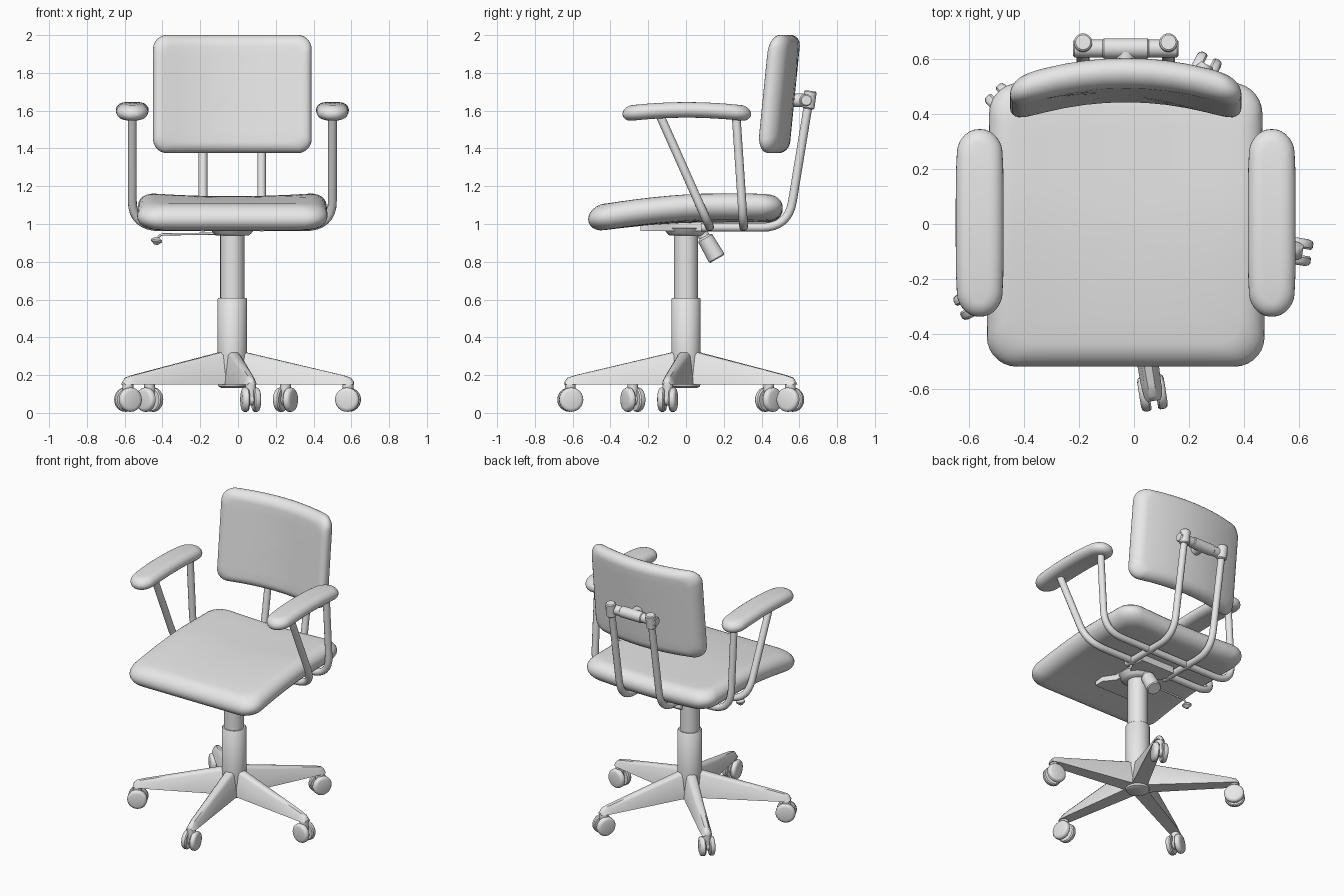
import bpy, bmesh, math
from mathutils import Vector, Matrix

if "Cube" in bpy.data.objects:
    bpy.data.objects.remove(bpy.data.objects["Cube"])

CX = -0.03                      # chair's own centre line
grey = bpy.data.materials.new("plain_grey")
grey.diffuse_color = (0.8, 0.8, 0.8, 1)
grey.use_nodes = True
grey.node_tree.nodes["Principled BSDF"].inputs["Base Color"].default_value = grey.diffuse_color


def finish(name, bm, angle=40):
    bmesh.ops.recalc_face_normals(bm, faces=bm.faces)
    me = bpy.data.meshes.new(name)
    bm.to_mesh(me)
    bm.free()
    me.polygons.foreach_set("use_smooth", [True] * len(me.polygons))
    me.set_sharp_from_angle(angle=math.radians(angle))
    me.materials.append(grey)
    ob = bpy.data.objects.new(name, me)
    bpy.context.collection.objects.link(ob)
    return ob


def loft(bm, rings):
    """Skin a list of equal point rings and cap both ends."""
    vs = [[bm.verts.new(p) for p in r] for r in rings]
    n = len(vs[0])
    for a, b in zip(vs, vs[1:]):
        for i in range(n):
            bm.faces.new((a[i], a[(i + 1) % n], b[(i + 1) % n], b[i]))
    bm.faces.new(vs[0][::-1])
    bm.faces.new(vs[-1])


def turned(name, profile, start, end, seg=28):
    """Lathe (radius, distance) pairs along the line from start to end."""
    start, d = Vector(start), Vector(end) - Vector(start)
    rot = d.to_track_quat('Z', 'Y')
    bm = bmesh.new()
    loft(bm, [[start + rot @ Vector((r * math.cos(t), r * math.sin(t), h))
               for t in (2 * math.pi * i / seg for i in range(seg))] for r, h in profile])
    return finish(name, bm)


def rod(name, r, start, end, bevel=0.006):
    h = (Vector(end) - Vector(start)).length
    return turned(name, [(r - bevel, 0), (r, bevel), (r, h - bevel), (r - bevel, h)], start, end)


def tube(name, pts, r, fillet):
    """Bent round tube with rounded corners."""
    pts = [Vector(p) for p in pts]
    path = [pts[0]]
    for a, b, c in zip(pts, pts[1:], pts[2:]):
        p, q = b + (a - b).normalized() * fillet, b + (c - b).normalized() * fillet
        path += [p.lerp(b, t).lerp(b.lerp(q, t), t) for t in (i / 8 for i in range(9))]
    path.append(pts[-1])
    cu = bpy.data.curves.new(name, 'CURVE')
    cu.dimensions = '3D'
    cu.bevel_depth, cu.bevel_resolution, cu.use_fill_caps = r, 4, True
    sp = cu.splines.new('POLY')
    sp.points.add(len(path) - 1)
    for s, p in zip(sp.points, path):
        s.co = (*p, 1)
    sp.use_smooth = True
    cu.materials.append(grey)
    ob = bpy.data.objects.new(name, cu)
    bpy.context.collection.objects.link(ob)


def rounded_rect(hx, hy, r, arc=7, side=8):
    corners = []
    for k, (sx, sy) in enumerate(((1, 1), (-1, 1), (-1, -1), (1, -1))):
        corners.append([Vector((sx * (hx - r) + r * math.cos(t), sy * (hy - r) + r * math.sin(t)))
                        for t in (math.pi / 2 * (k + i / arc) for i in range(arc + 1))])
    pts = []
    for k in range(4):
        a, b = corners[k], corners[(k + 1) % 4]
        pts += a + [a[-1].lerp(b[0], i / side) for i in range(1, side)]
    return pts


def cushion(name, hx, hy, corner, edge, half, place):
    """Padded slab: rounded outline, soft rim, then bent by place(u, v, w)."""
    outline = rounded_rect(hx, hy, corner)
    steps = [(s, -1) for s in (0.01, 0.2, 0.4, 0.6, 0.8)]
    rim = [(1 - math.cos(t), math.sin(t)) for t in (math.radians(a) for a in range(-90, 91, 15))]
    rings = []

    def ring(k, inset, w):
        fx, fy = k * (1 - inset * edge / hx), k * (1 - inset * edge / hy)
        rings.append([place(p.x * fx, p.y * fy, w * half) for p in outline])
    for k, w in steps:
        ring(k, 1, w)
    for inset, w in rim:
        ring(1, inset, w)
    for k, w in reversed(steps):
        ring(k, 1, -w)
    bm = bmesh.new()
    loft(bm, rings)
    return finish(name, bm, 60)


# seat, with drooping front edge and slightly dished back
def seat_shape(u, v, w):
    f = max(0, 0.1 - v) / 0.615
    back = max(0, min(1, (v + 0.4) / 0.5))
    z = 1.077 - 0.052 * f ** 1.8 + 0.02 * back * (u / 0.5) ** 2
    return Vector((CX + u * (1 - 0.02 * v), v - 0.003, z + w))


cushion("seat", 0.5, 0.515, 0.11, 0.085, 0.07, seat_shape)

# backrest, leaning and wrapped around the sitter
cushion("backrest", 0.42, 0.313, 0.075, 0.06, 0.055, lambda u, v, w: Vector(
    (CX + u, 0.522 + 0.1 * v - 0.075 * (u / 0.42) ** 2 + w, 1.688 + v)))

# armrest pads
for side, s in (("left", -1), ("right", 1)):
    cushion(side + "_armrest_pad", 0.087, 0.34, 0.08, 0.05, 0.041, lambda u, v, w, s=s: Vector(
        (CX + s * 0.53 + u * (1 - 0.15 * (v / 0.34) ** 4), v + 0.004,
         1.604 - 0.022 * (v / 0.34) ** 2 + w)))

# armrest tubes, each running from pad to pad beneath the seat
for name, yt, yb in (("front", -0.14, 0.125), ("rear", 0.265, 0.305)):
    tube(name + "_arm_tube", [(CX - 0.53, yt, 1.58), (CX - 0.53, yb, 0.985),
                              (CX + 0.53, yb, 0.985), (CX + 0.53, yt, 1.58)], 0.023, 0.15)

# back support tubes with hinge
for side, s in (("left", -1), ("right", 1)):
    x = CX + s * 0.155
    tube(side + "_back_tube", [(x, 0.657, 1.69), (x, 0.541, 0.982), (x, 0.08, 0.982)], 0.023, 0.14)
    rod(side + "_hinge_clamp", 0.033, (x, 0.646, 1.61), (x, 0.66, 1.705))
rod("hinge_bar", 0.032, (CX - 0.192, 0.637, 1.655), (CX + 0.192, 0.637, 1.655))
rod("hinge_sleeve", 0.037, (CX - 0.085, 0.637, 1.655), (CX + 0.085, 0.637, 1.655))
rod("hinge_mount", 0.035, (CX, 0.53, 1.655), (CX, 0.63, 1.655))

# mounting plate below the seat: waisted outline
bm = bmesh.new()
half = [(0.15, -0.24), (0.15, -0.17), (0.095, -0.1), (0.09, 0.03), (0.13, 0.1), (0.13, 0.2)]
outline = half + [(-x, y) for x, y in reversed(half)]
loft(bm, [[(CX + x, y, z) for x, y in outline] for z in (0.962, 1.015)])
finish("mounting_plate", bm)
turned("plate_collar", [(0.085, 0), (0.1, 0.012), (0.12, 0.04)], (CX, 0, 0.938), (CX, 0, 1))

# tension knob
turned("tension_knob", [(0.028, 0), (0.03, 0.06), (0.043, 0.07), (0.047, 0.19), (0.042, 0.196)],
       (CX, 0.067, 0.985), (CX, 0.165, 0.815))

# height lever with its small handle
tube("height_lever", [(CX, 0.01, 0.95), (-0.41, 0.01, 0.945), (-0.435, 0.01, 0.91)], 0.006, 0.015)
turned("lever_handle", [(0.01, 0), (0.018, 0.008), (0.03, 0.018), (0.03, 0.026), (0.01, 0.04)],
       (-0.435, 0.01, 0.89), (-0.428, 0.01, 0.93))

# gas column and its outer sleeve
rod("gas_column", 0.064, (CX, 0, 0.55), (CX, 0, 0.98))
turned("column_sleeve", [(0.06, 0), (0.072, 0.006), (0.078, 0.02), (0.078, 0.47), (0.073, 0.476)],
       (CX, 0, 0.133), (CX, 0, 0.61), 36)

# five star legs, each with a twin wheel caster
sections = [(0.03, 0.33, 0.034, 0.052), (0.075, 0.32, 0.033, 0.05), (0.35, 0.256, 0.028, 0.043),
            (0.59, 0.2, 0.024, 0.037), (0.632, 0.187, 0.02, 0.032), (0.65, 0.165, 0.014, 0.024)]
for i in range(5):
    a = math.radians(-81 + 72 * i)
    spin = Matrix.Translation((CX, 0, 0)) @ Matrix.Rotation(a, 4, 'Z')
    bm = bmesh.new()
    rings = []
    for r, top, wt, wb in sections:
        c = min(0.015, (top - 0.15) / 2)
        rings.append([(r, y, z) for y, z in (
            (-wb, 0.15), (-wt, top - c), (-wt * 0.55, top), (wt * 0.55, top), (wt, top - c), (wb, 0.15))])
    loft(bm, rings)
    bm.transform(spin)
    finish(f"base_leg_{i + 1}", bm, 50)

    def at(x, y, z):
        return spin @ Vector((x, y, z))
    rod(f"caster_stem_{i + 1}", 0.028, at(0.62, 0, 0.07), at(0.62, 0, 0.155))
    rod(f"caster_axle_{i + 1}", 0.03, at(0.62, -0.025, 0.07), at(0.62, 0.025, 0.07))
    for side, s in (("left", 1), ("right", -1)):
        turned(f"caster_{i + 1}_{side}_wheel",
               [(0.058, 0), (0.064, 0.007), (0.064, 0.024), (0.058, 0.033), (0.045, 0.037)],
               at(0.62, s * 0.012, 0.07), at(0.62, s * 0.05, 0.07), 24)
